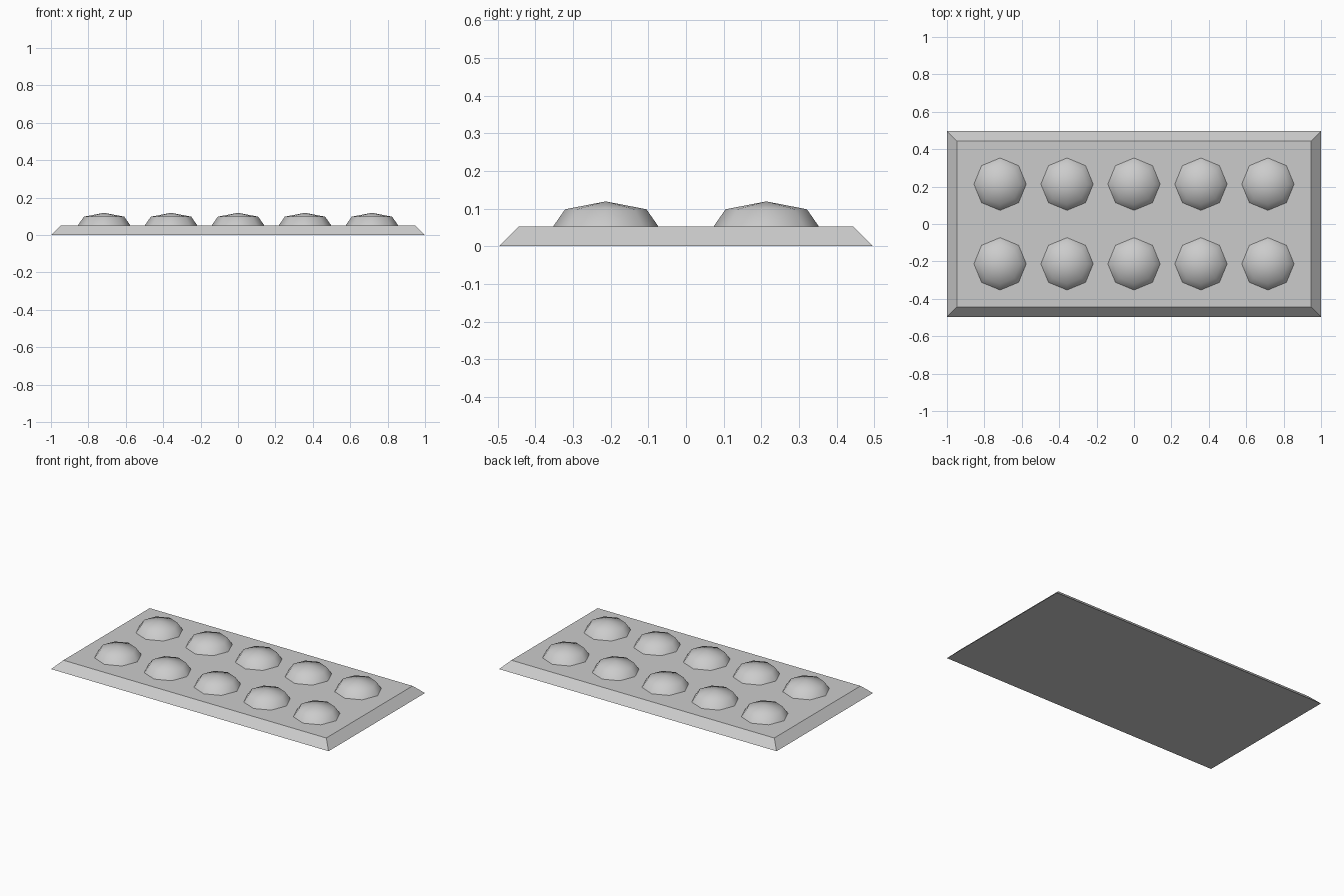
import bpy, bmesh, math

cube = bpy.data.objects.get("Cube")
if cube:
    bpy.data.objects.remove(cube, do_unlink=True)

# Single grey material
GREY = (0.6, 0.6, 0.6, 1.0)
grey = bpy.data.materials.new("plain grey")
grey.use_nodes = True
grey.diffuse_color = GREY
grey.node_tree.nodes["Principled BSDF"].inputs["Base Color"].default_value = GREY

PLATE_TOP = 0.052


def add_object(name, mesh, location=(0, 0, 0)):
    obj = bpy.data.objects.new(name, mesh)
    obj.location = location
    bpy.context.collection.objects.link(obj)
    return obj


def finish_mesh(bm, name, smooth):
    bmesh.ops.recalc_face_normals(bm, faces=bm.faces)
    for face in bm.faces:
        face.smooth = smooth
    mesh = bpy.data.meshes.new(name)
    bm.to_mesh(mesh)
    bm.free()
    mesh.materials.append(grey)
    return mesh


# Base plate: a box whose top is drawn in to make sloping edges
bm = bmesh.new()
bmesh.ops.create_cube(bm, size=2)
for v in bm.verts:
    on_top = v.co.z > 0
    v.co.x *= 0.947 if on_top else 1.0
    v.co.y *= 0.444 if on_top else 0.496
    v.co.z = PLATE_TOP if on_top else 0.0
add_object("base_plate", finish_mesh(bm, "base_plate", False))

# Stud: eight-sided low dome, two rings and a tip, open underneath
SIDES = 8
bm = bmesh.new()
rings = []
for radius, z in ((0.14, 0.0), (0.108, 0.046)):
    rings.append([bm.verts.new((radius * math.cos(math.tau * i / SIDES),
                                radius * math.sin(math.tau * i / SIDES), z))
                  for i in range(SIDES)])
tip = bm.verts.new((0, 0, 0.067))
lower, upper = rings
for i in range(SIDES):
    j = (i + 1) % SIDES
    bm.faces.new((lower[i], lower[j], upper[j], upper[i]))
    bm.faces.new((upper[i], upper[j], tip))
stud_mesh = finish_mesh(bm, "stud", True)

# Two rows of five studs
for row, y in (("front", -0.213), ("back", 0.213)):
    for col in range(5):
        add_object(f"{row}_stud_{col + 1}", stud_mesh,
                   ((col - 2) * 0.358, y, PLATE_TOP))
